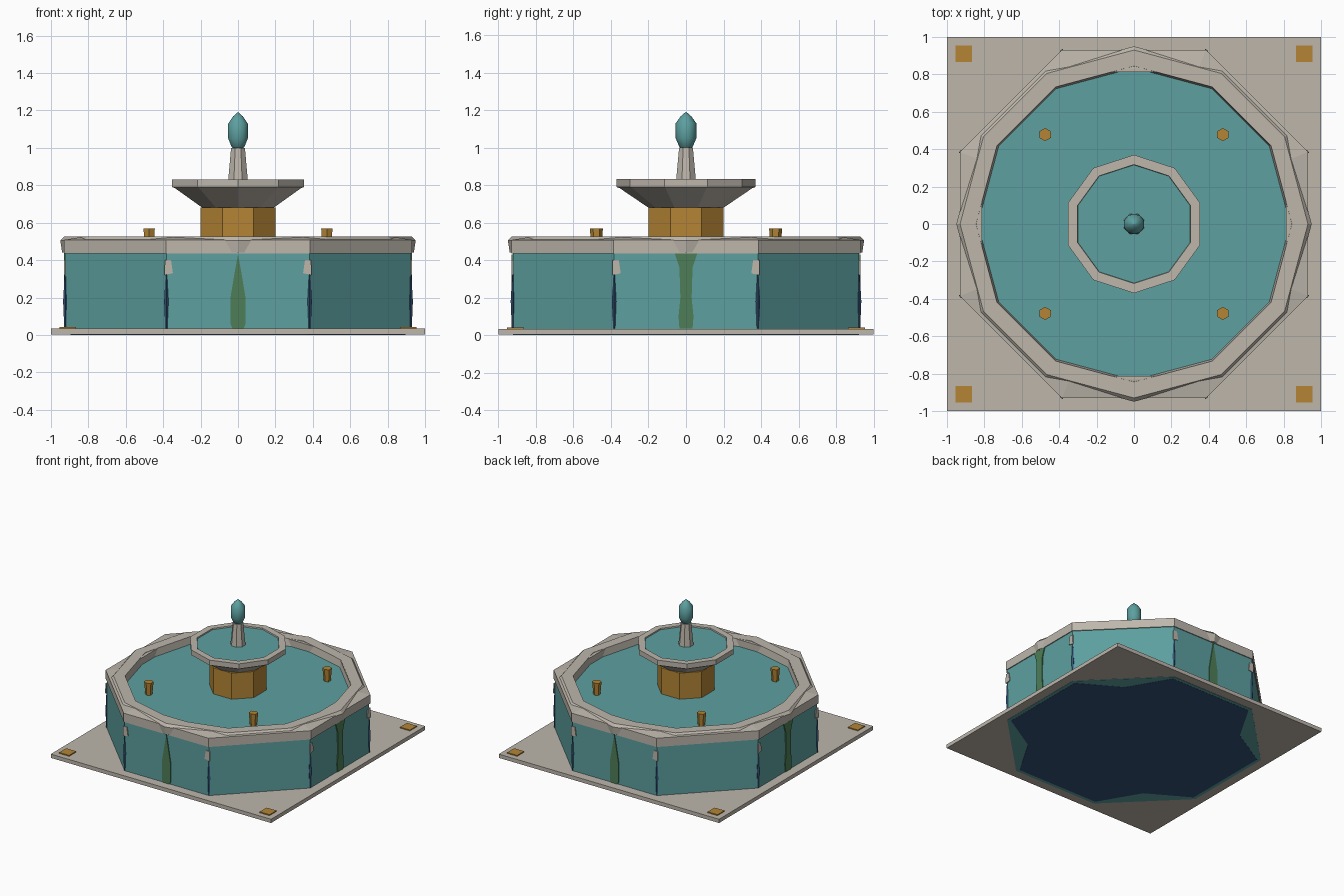
import bpy
import bmesh
from math import pi, cos, sin
from mathutils import Matrix

cube = bpy.data.objects.get("Cube")
if cube:
    bpy.data.objects.remove(cube)


def material(name, rgb):
    m = bpy.data.materials.new(name)
    m.use_nodes = True
    m.diffuse_color = (*rgb, 1)
    m.node_tree.nodes["Principled BSDF"].inputs["Base Color"].default_value = (*rgb, 1)
    return m


STONE = material("pale stone", (0.51, 0.47, 0.41))
TEAL = material("teal", (0.11, 0.35, 0.35))
GOLD = material("gold", (0.46, 0.235, 0.036))
MOSS = material("moss green", (0.075, 0.21, 0.095))
NAVY = material("navy", (0.032, 0.085, 0.18))


def finish(name, bm, mat, matrix=None):
    bmesh.ops.recalc_face_normals(bm, faces=bm.faces)
    me = bpy.data.meshes.new(name)
    bm.to_mesh(me)
    bm.free()
    me.materials.append(mat)
    ob = bpy.data.objects.new(name, me)
    bpy.context.collection.objects.link(ob)
    if matrix:
        ob.matrix_world = matrix
    return ob


def lathe(name, profile, sides, mat, turn=0.0, ring=False, matrix=None):
    """Faceted turning of (radius, z) points; a ring closes on itself, else ends are capped."""
    bm = bmesh.new()
    loops = []
    for r, z in profile:
        loops.append([bm.verts.new((r * cos(turn + 2 * pi * i / sides),
                                    r * sin(turn + 2 * pi * i / sides), z))
                      for i in range(sides)])
    pairs = list(zip(loops, loops[1:]))
    if ring:
        pairs.append((loops[-1], loops[0]))
    else:
        bm.faces.new(loops[0])
        bm.faces.new(loops[-1])
    for a, b in pairs:
        for i in range(sides):
            j = (i + 1) % sides
            bm.faces.new((a[i], a[j], b[j], b[i]))
    return finish(name, bm, mat, matrix)


def box(name, size, center, mat, spin=0.0):
    bm = bmesh.new()
    bmesh.ops.create_cube(bm, size=1)
    bmesh.ops.scale(bm, vec=size, verts=bm.verts)
    return finish(name, bm, mat, Matrix.Rotation(spin, 4, 'Z') @ Matrix.Translation(center))


def plate(name, outline, thick, mat, matrix):
    """Flat polygon in local XY, extruded along local Z."""
    bm = bmesh.new()
    face = bm.faces.new([bm.verts.new((x, y, 0)) for x, y in outline])
    out = bmesh.ops.extrude_face_region(bm, geom=[face])
    bmesh.ops.translate(bm, vec=(0, 0, thick),
                        verts=[v for v in out["geom"] if isinstance(v, bmesh.types.BMVert)])
    return finish(name, bm, mat, matrix)


OCT = pi / 8
FLAT = 0.924

# Ground slab and corner pads
box("ground_slab", (2, 2, 0.031), (0, 0, 0.0185), STONE)
for sx in (-1, 1):
    for sy in (-1, 1):
        box("corner_pad", (0.09, 0.09, 0.012), (0.91 * sx, 0.91 * sy, 0.036), GOLD)

# Basin drum with the dark star on its underside
lathe("basin_drum", [(1.0, 0.001), (1.0, 0.45)], 8, TEAL, OCT)
star = []
for q in range(4):
    a = q * pi / 2
    for angle, r in ((-OCT, 0.97), (OCT, 0.97), (pi / 4, 0.8)):
        star.append((r * cos(a + angle), r * sin(a + angle)))
plate("underside_star", star, 0.002, NAVY, Matrix())

# Basin rim: octagonal coping under a twelve-sided ring
lathe("basin_coping", [(0.88, 0.436), (1.008, 0.436), (1.008, 0.508), (0.9, 0.524), (0.88, 0.524)],
      8, STONE, OCT, ring=True)
lathe("basin_ring", [(0.83, 0.44), (0.94, 0.44), (0.95, 0.505), (0.93, 0.526), (0.845, 0.526)],
      12, STONE, 0, ring=True)
lathe("basin_water", [(0.85, 0.44), (0.85, 0.468)], 12, TEAL)

# Moss streaks in the middle of the four main walls
leaf = [(0.03, 0.035), (0.04, 0.06), (0.04, 0.2), (0.015, 0.35), (0, 0.43)]
flare = [(0.035, 0.035), (0.04, 0.1), (0.03, 0.2), (0.035, 0.36), (0.06, 0.436)]
for k in range(4):
    half = flare if k % 2 else leaf
    outline = half + [(-x, z) for x, z in reversed(half) if x > 0]
    stand = Matrix.Rotation(k * pi / 2, 4, 'Z') @ Matrix.Translation((0, -FLAT + 0.001, 0)) \
        @ Matrix.Rotation(pi / 2, 4, 'X')
    plate("moss_streak", outline, 0.008, MOSS, stand)

# Worn chips and dark damp seams at the drum corners
chip = [(-0.035, 0.33), (0.01, 0.32), (0.008, 0.4), (-0.025, 0.4)]
for k in range(4):
    for side in (-1, 1):
        spin = Matrix.Rotation(k * pi / 2, 4, 'Z')
        corner = spin @ Matrix.Translation((0.383 * side, -FLAT + 0.001, 0))
        plate("corner_chip", [(x * side, z) for x, z in chip], 0.008, STONE,
              corner @ Matrix.Rotation(pi / 2, 4, 'X'))
        lathe("damp_seam", [(0.006, 0.035), (0.012, 0.18), (0.001, 0.38)], 4, NAVY, 0,
              matrix=corner)

# Water nozzles
for sx in (-1, 1):
    for sy in (-1, 1):
        lathe("nozzle", [(0.026, 0.46), (0.035, 0.57)], 6, GOLD, pi / 6,
              matrix=Matrix.Translation((0.475 * sx, 0.478 * sy, 0)))

# Pedestal, upper bowl, spout column and finial
lathe("pedestal", [(0.217, 0.46), (0.217, 0.682)], 8, GOLD, OCT)
lathe("upper_bowl", [(0.2, 0.68), (0.355, 0.785), (0.37, 0.79), (0.37, 0.832),
                     (0.318, 0.832), (0.312, 0.8)], 10, STONE, pi / 2)
lathe("upper_water", [(0.316, 0.8), (0.316, 0.822)], 10, TEAL, pi / 2)
lathe("spout_column", [(0.058, 0.815), (0.04, 1.0)], 8, STONE, OCT)
finial = lathe("finial", [(0.02, 0.992), (0.036, 1.005), (0.055, 1.05), (0.055, 1.13),
                          (0.028, 1.168), (0.002, 1.19)], 10, TEAL, pi / 2)
bpy.ops.object.select_all(action='DESELECT')
finial.select_set(True)
bpy.context.view_layer.objects.active = finial
bpy.ops.object.shade_smooth_by_angle(angle=pi / 4)
